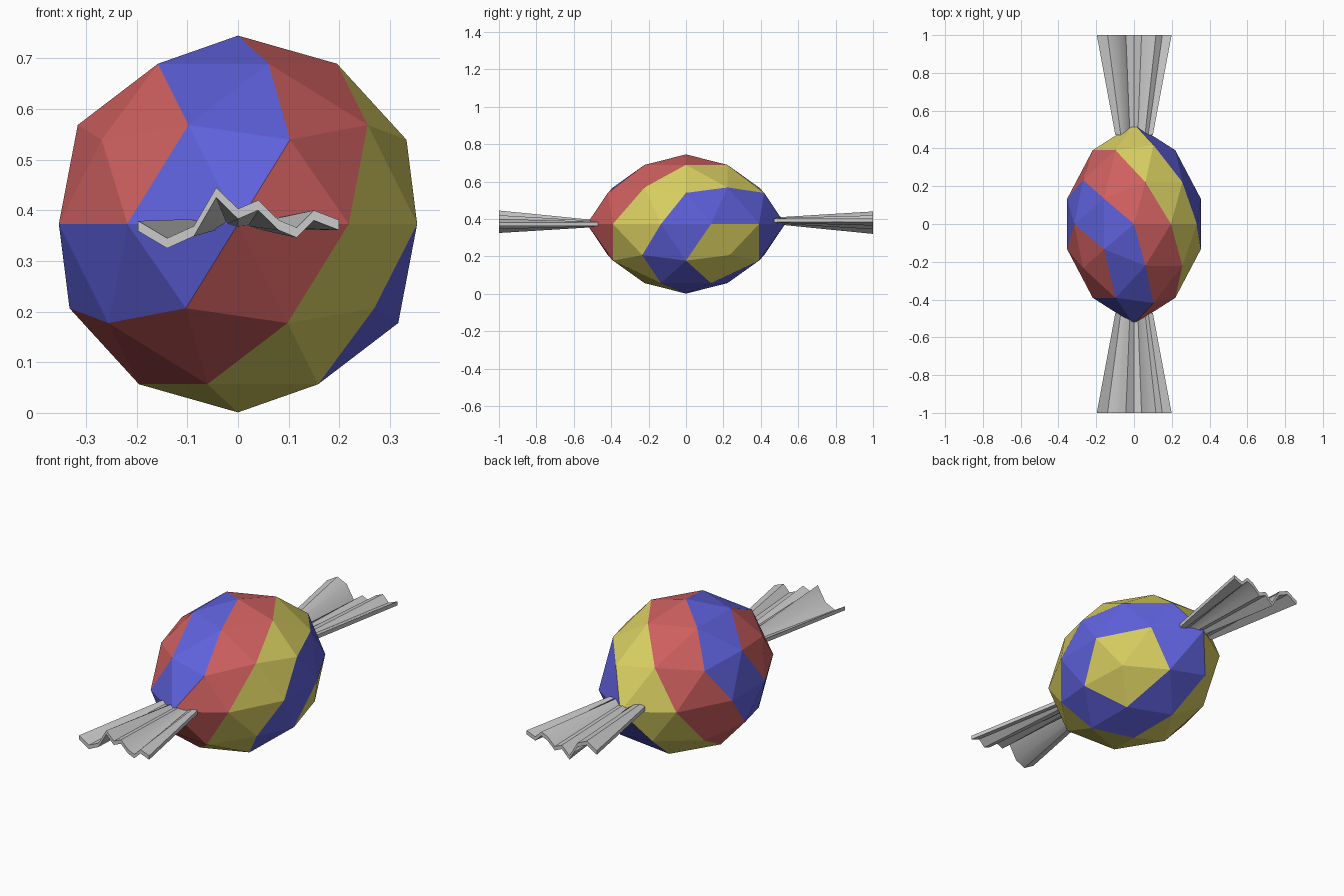
import bpy, bmesh, math

if "Cube" in bpy.data.objects:
    bpy.data.objects.remove(bpy.data.objects["Cube"])

def material(name, rgb):
    m = bpy.data.materials.new(name)
    m.diffuse_color = (*rgb, 1)
    m.use_nodes = True
    m.node_tree.nodes["Principled BSDF"].inputs["Base Color"].default_value = m.diffuse_color
    return m

red = material("red", (0.62, 0.115, 0.115))
blue = material("blue", (0.115, 0.12, 0.72))
yellow = material("yellow", (0.69, 0.62, 0.12))
grey = material("wrapper grey", (0.60, 0.60, 0.60))

def finish(bm, name, mats):
    bmesh.ops.recalc_face_normals(bm, faces=bm.faces)
    mesh = bpy.data.meshes.new(name)
    bm.to_mesh(mesh)
    bm.free()
    for m in mats:
        mesh.materials.append(m)
    ob = bpy.data.objects.new(name, mesh)
    bpy.context.collection.objects.link(ob)
    return ob

# Candy ball: faceted sphere; swirl colours per ring, top to bottom,
# each ring read anticlockwise starting from +x
RINGS = ["rrbbr", "yrbbr", "yyyrbrrbry", "bbyrbrrbry", "bbbyrbrbry",
         "bybyrbbbry", "yybyrbbryb", "yybyrrrryb", "bbyry", "bbyyy"]
LEVELS = [0.82, 0.68, 0.45, 0.25, 0, -0.25, -0.45, -0.68, -0.82]

bm = bmesh.new()
bmesh.ops.create_icosphere(bm, subdivisions=2, radius=1)
rings = [[] for _ in RINGS]
for f in bm.faces:
    c = f.calc_center_median()
    angle = (math.degrees(math.atan2(c.y, c.x)) + 2) % 360
    rings[sum(c.z < lv for lv in LEVELS)].append((angle, f))
for ring, colours in zip(rings, RINGS):
    ring.sort(key=lambda item: item[0])
    for (_, f), colour in zip(ring, colours):
        f.material_index = "rby".index(colour)
# Stretch the ball into a lemon shape along y
for v in bm.verts:
    x, y, z = v.co
    v.co = (x * 0.372, y * (0.43 + 0.1 * abs(y) ** 3), 0.373 + z * 0.372)
finish(bm, "candy_ball", [red, blue, yellow])

# Wrapper ends: pleated fans with thickness; the back one is flipped over
PLEATS = [(-0.197, 0.379), (-0.14, 0.345), (-0.087, 0.369), (-0.043, 0.445),
          (0, 0.403), (0.04, 0.42), (0.08, 0.381), (0.116, 0.366),
          (0.15, 0.40), (0.199, 0.381)]
THICK = 0.02

def wrapper_end(name, side):
    bm = bmesh.new()
    sections = []
    for y, sx, sz in ((0.47, 0.5, 0.15), (1.0, 1.0, 1.0)):
        top = [(x * sx, 0.383 + (z - 0.383) * sz) for x, z in PLEATS]
        low = [(x, z - THICK) for x, z in top]
        rows = []
        for row in (top, low):
            rows.append([bm.verts.new((x, side * y, z if side < 0 else 0.765 - z))
                         for x, z in row])
        sections.append(rows)
    (it, il), (ot, ol) = sections
    n = len(PLEATS)
    for i in range(n - 1):
        for a, b in ((it, ot), (il, ol), (it, il), (ot, ol)):
            bm.faces.new((a[i], a[i + 1], b[i + 1], b[i]))
    for i in (0, n - 1):
        bm.faces.new((it[i], ot[i], ol[i], il[i]))
    ob = finish(bm, name, [grey])
    bpy.ops.object.select_all(action='DESELECT')
    ob.select_set(True)
    bpy.context.view_layer.objects.active = ob
    bpy.ops.object.shade_smooth_by_angle(angle=math.radians(40))

wrapper_end("front_wrapper_end", -1)
wrapper_end("back_wrapper_end", 1)
